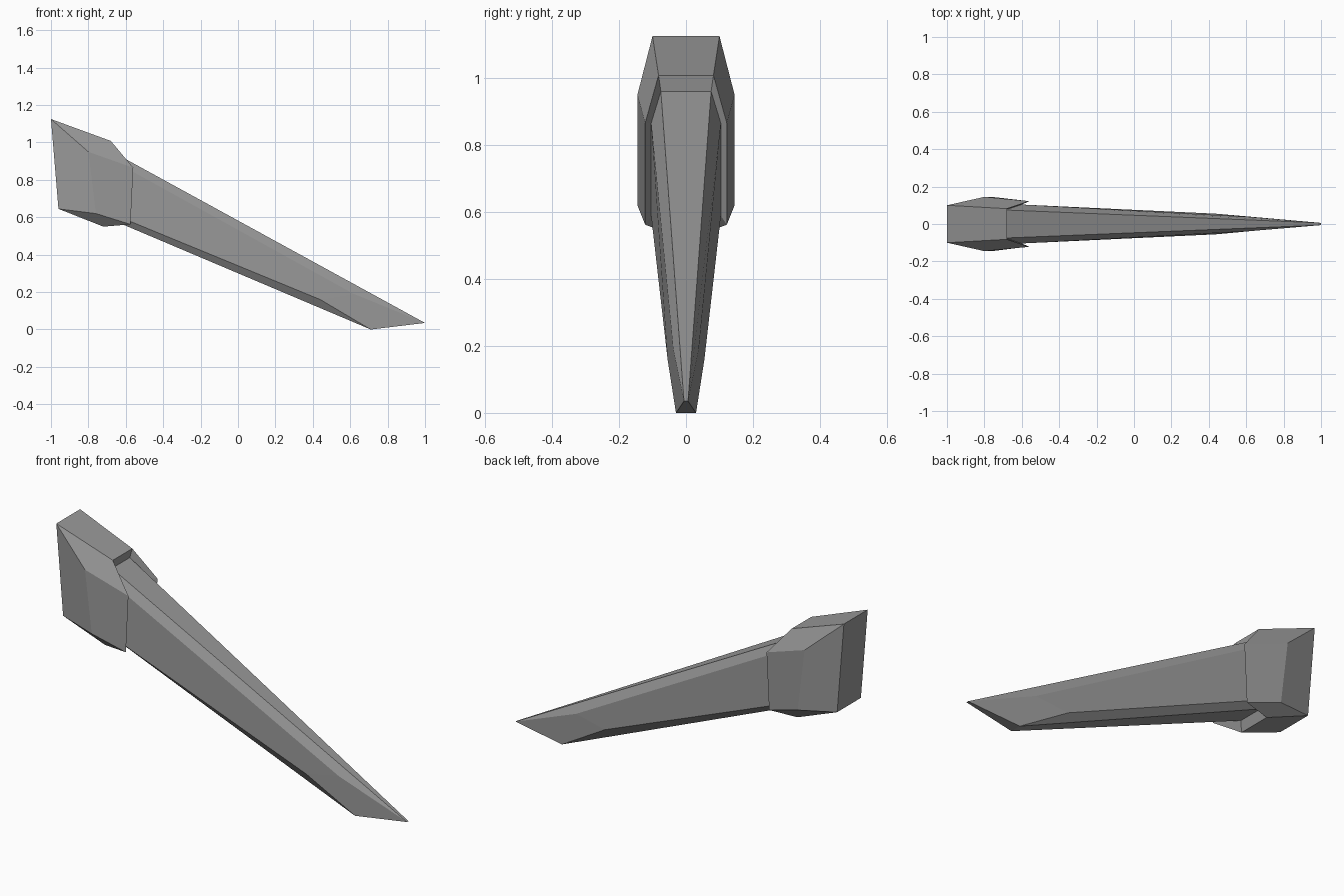
import bpy
import bmesh

cube = bpy.data.objects.get("Cube")
if cube:
    bpy.data.objects.remove(cube, do_unlink=True)

grey = bpy.data.materials.new("matte_grey")
grey.use_nodes = True
colour = (0.32, 0.32, 0.32, 1)
grey.diffuse_color = colour
grey.node_tree.nodes["Principled BSDF"].inputs["Base Color"].default_value = colour


def loft(name, stations, cap_start=False, cap_end=False):
    """Bridge mirrored half sections; repeated points collapse into edges."""
    bm = bmesh.new()
    lookup = {}

    def vert(point):
        if point not in lookup:
            lookup[point] = bm.verts.new(point)
        return lookup[point]

    def face(points):
        unique = list(dict.fromkeys(vert(p) for p in points))
        if len(unique) > 2 and not bm.faces.get(unique):
            bm.faces.new(unique)

    rings = [[(x, -w, z) for x, w, z in half] +
             [(x, w, z) for x, w, z in reversed(half)] for half in stations]
    for a, b in zip(rings, rings[1:]):
        for i in range(len(a)):
            j = (i + 1) % len(a)
            face([a[i], a[j], b[j], b[i]])
    if cap_start:
        face(rings[0])
    if cap_end:
        face(rings[-1])
    bmesh.ops.recalc_face_normals(bm, faces=bm.faces)
    mesh = bpy.data.meshes.new(name)
    bm.to_mesh(mesh)
    bm.free()
    mesh.materials.append(grey)
    obj = bpy.data.objects.new(name, mesh)
    bpy.context.collection.objects.link(obj)
    return obj


# Half sections as (x, half width, z), from top to bottom
back_top, back_bottom = (-1, 0.1, 1.125), (-0.96, 0.1, 0.645)
collar_back = [back_top, back_top, back_bottom, back_bottom]
collar_middle = [back_top, (-0.8, 0.145, 0.95), (-0.76, 0.145, 0.62), back_bottom]
collar_front = [(-0.68, 0.082, 1.008), (-0.56, 0.122, 0.865),
                (-0.575, 0.122, 0.562), (-0.72, 0.09, 0.55)]
root = [(-0.69, 0.075, 0.96), (-0.6, 0.104, 0.865),
        (-0.6, 0.104, 0.588), (-0.7, 0.07, 0.597)]
tip, heel = (1, 0.006, 0.035), (0.71, 0.03, 0)
blade_middle = [tip, (0.62, 0.038, 0.19), (0.44, 0.055, 0.16), heel]
blade_end = [tip, tip, heel, heel]

# Collar with its recessed front rim
loft("collar", [collar_back, collar_middle, collar_front, root], cap_start=True)

# Long tapering blade
loft("blade", [root, blade_middle, blade_end], cap_end=True)
